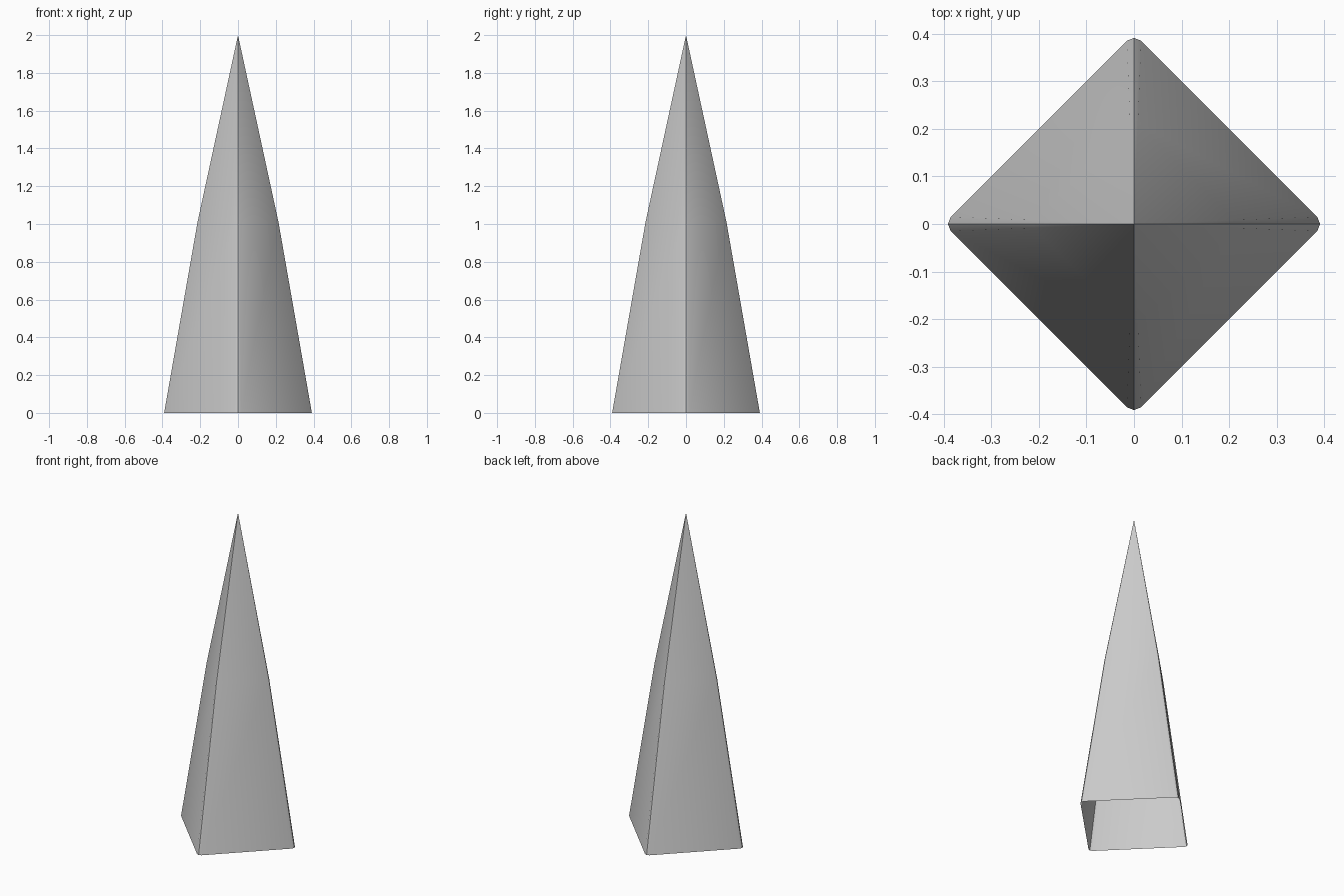
import bpy, bmesh
from mathutils import Matrix
from math import radians

if "Cube" in bpy.data.objects:
    bpy.data.objects.remove(bpy.data.objects["Cube"])

# Square cross-section turned 45 degrees, corners very slightly rounded
corner = [(0.385, -0.015), (0.391, 0.0), (0.385, 0.015)]
# (height, scale) of each ring: the sides bend slightly inwards halfway up
levels = [(0.0, 1.0), (1.01, 0.548)]

bm = bmesh.new()


def ring(z, s):
    verts = []
    for k in range(4):
        rot = Matrix.Rotation(radians(90 * k), 2)
        for x, y in corner:
            px = rot[0][0] * x + rot[0][1] * y
            py = rot[1][0] * x + rot[1][1] * y
            verts.append(bm.verts.new((px * s, py * s, z)))
    return verts


# Side walls, open at the bottom, closing to a point
low, mid = [ring(z, s) for z, s in levels]
tip = bm.verts.new((0, 0, 2))
n = len(low)
for i in range(n):
    j = (i + 1) % n
    bm.faces.new((low[i], low[j], mid[j], mid[i]))
    bm.faces.new((mid[i], mid[j], tip))

mesh = bpy.data.meshes.new("spike")
bm.to_mesh(mesh)
bm.free()
spike = bpy.data.objects.new("spike", mesh)
bpy.context.collection.objects.link(spike)

# Smooth walls with crisp corner edges
bpy.context.view_layer.objects.active = spike
spike.select_set(True)
bpy.ops.object.shade_smooth_by_angle(angle=radians(30))
